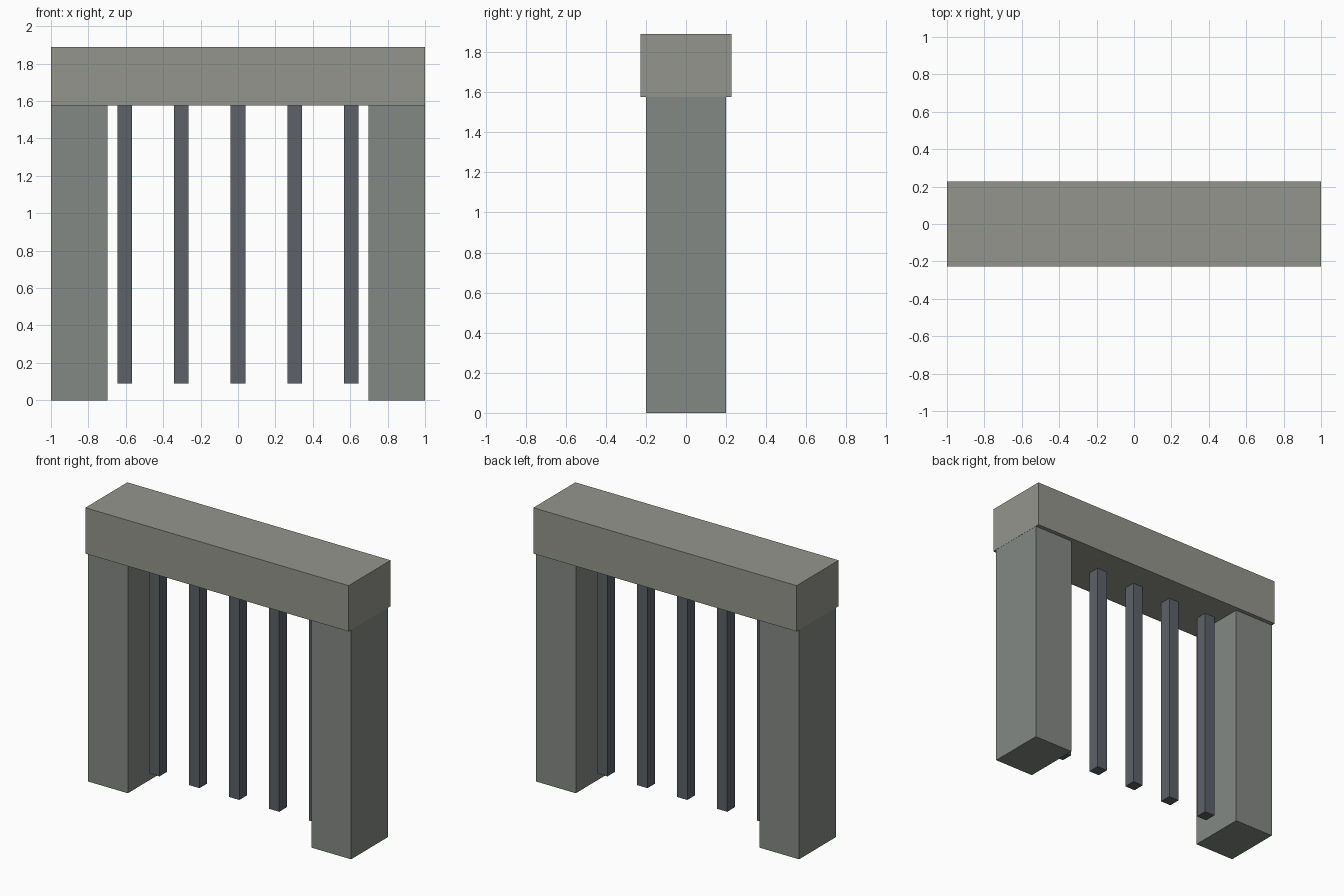
import bpy

if "Cube" in bpy.data.objects:
    bpy.data.objects.remove(bpy.data.objects["Cube"])


def material(name, rgb):
    mat = bpy.data.materials.new(name)
    mat.diffuse_color = (*rgb, 1)
    mat.use_nodes = True
    mat.node_tree.nodes["Principled BSDF"].inputs["Base Color"].default_value = mat.diffuse_color
    return mat


def box(name, lo, hi, mat):
    """Axis-aligned box between two opposite corners."""
    bpy.ops.mesh.primitive_cube_add(
        size=1, location=[(a + b) / 2 for a, b in zip(lo, hi)])
    ob = bpy.context.object
    ob.name = name
    ob.scale = [b - a for a, b in zip(lo, hi)]
    bpy.ops.object.transform_apply(location=False, rotation=False, scale=True)
    ob.data.materials.append(mat)
    return ob


lintel_stone = material("lintel_stone", (0.30, 0.30, 0.27))
pillar_stone = material("pillar_stone", (0.23, 0.25, 0.23))
iron = material("iron", (0.11, 0.12, 0.135))

# Lintel across the top
box("lintel", (-1, -0.228, 1.575), (1, 0.228, 1.89), lintel_stone)

# Pillars, rising into the lintel (a hair inside its ends)
for side, x0, x1 in (("left", -0.999, -0.697), ("right", 0.697, 0.999)):
    box(side + "_pillar", (x0, -0.2, 0), (x1, 0.2, 1.7), pillar_stone)

# Row of hanging gate bars, embedded in the lintel
for i in range(5):
    x = (i - 2) * 0.303
    box(f"gate_bar_{i + 1}", (x - 0.039, -0.041, 0.09),
        (x + 0.039, 0.041, 1.64), iron)
